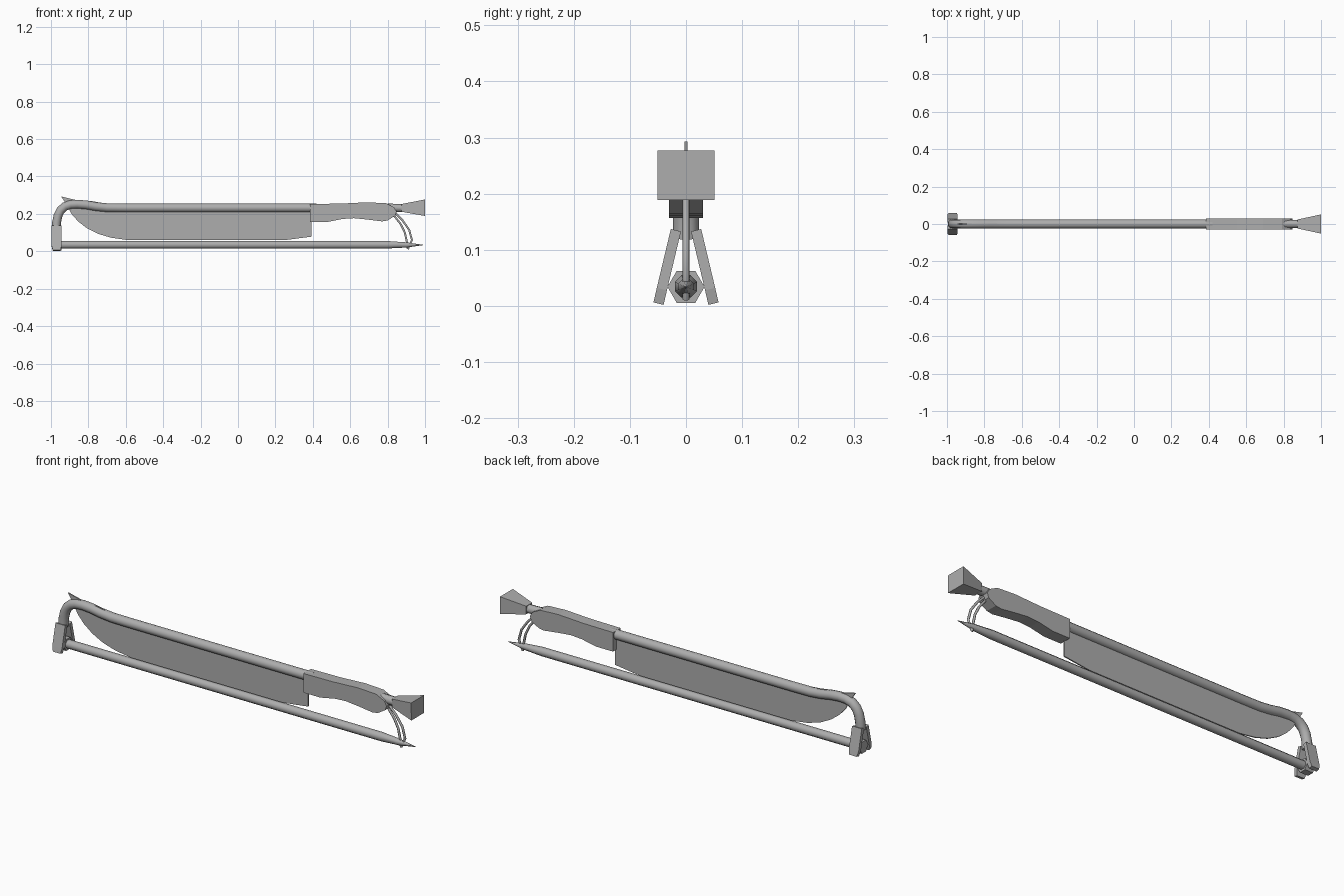
import bpy, bmesh, math
from mathutils import Vector

if "Cube" in bpy.data.objects:
    bpy.data.objects.remove(bpy.data.objects["Cube"])

grey = bpy.data.materials.new("plain grey")
grey.diffuse_color = (0.42, 0.42, 0.42, 1)
grey.use_nodes = True
grey.node_tree.nodes["Principled BSDF"].inputs["Base Color"].default_value = grey.diffuse_color


def finish(name, bm, smooth=0):
    bmesh.ops.recalc_face_normals(bm, faces=bm.faces)
    me = bpy.data.meshes.new(name)
    bm.to_mesh(me)
    bm.free()
    me.materials.append(grey)
    ob = bpy.data.objects.new(name, me)
    bpy.context.collection.objects.link(ob)
    if smooth:
        bpy.ops.object.select_all(action='DESELECT')
        bpy.context.view_layer.objects.active = ob
        ob.select_set(True)
        bpy.ops.object.shade_smooth_by_angle(angle=math.radians(smooth))
    return ob


def plate(name, pts, half):
    """Extrude an xz outline to +-half in y."""
    bm = bmesh.new()
    a = [bm.verts.new((x, -half, z)) for x, z in pts]
    b = [bm.verts.new((x, half, z)) for x, z in pts]
    bm.faces.new(a)
    bm.faces.new(b)
    for i in range(len(pts)):
        j = (i + 1) % len(pts)
        bm.faces.new((a[i], a[j], b[j], b[i]))
    return finish(name, bm)


def tube(name, path, sides, smooth=50, turn=0):
    """Sweep a ring along (x, y, z, radius) points lying near the xz plane."""
    bm = bmesh.new()
    P = [Vector(p[:3]) for p in path]
    rings = []
    for i, p in enumerate(path):
        t = (P[min(i + 1, len(P) - 1)] - P[max(i - 1, 0)]).normalized()
        u = Vector((0, 1, 0))
        u = (u - t * u.dot(t)).normalized()
        w = t.cross(u)
        rings.append([bm.verts.new(P[i] + p[3] * (u * math.cos(a) + w * math.sin(a)))
                      for a in (turn + math.tau * k / sides for k in range(sides))])
    for r, s in zip(rings, rings[1:]):
        for k in range(sides):
            m = (k + 1) % sides
            bm.faces.new((r[k], r[m], s[m], s[k]))
    bm.faces.new(rings[0])
    bm.faces.new(rings[-1])
    return finish(name, bm, smooth)


# Thin blade with an upswept tip
plate("blade", [(-0.945, 0.293), (-0.87, 0.275), (-0.78, 0.268), (-0.69, 0.252),
                (-0.55, 0.235), (0.392, 0.235), (0.392, 0.078), (0.25, 0.06),
                (-0.59, 0.06), (-0.68, 0.073), (-0.75, 0.094), (-0.81, 0.125),
                (-0.855, 0.16), (-0.89, 0.2), (-0.91, 0.24)], 0.003)

# Spine tube, bending down at the tip end
R = 0.0235
bend = [(-0.70, 0.233), (-0.76, 0.239), (-0.81, 0.248), (-0.86, 0.252),
        (-0.895, 0.25), (-0.925, 0.24), (-0.948, 0.22), (-0.962, 0.192), (-0.97, 0.155), (-0.972, 0.12)]
tube("spine_tube", [(0.42, 0, 0.232, R), (-0.6, 0, 0.232, R)] + [(x, 0, z, R) for x, z in bend], 12)

# Contoured grip
plate("grip", [(0.385, 0.253), (0.55, 0.255), (0.69, 0.262), (0.79, 0.257), (0.835, 0.235),
               (0.848, 0.212), (0.84, 0.19), (0.80, 0.165), (0.77, 0.16), (0.69, 0.17),
               (0.62, 0.177), (0.56, 0.173), (0.48, 0.157), (0.385, 0.157)], 0.03)

# Neck and flared square pommel
tube("pommel_neck", [(0.80, 0, 0.233, 0.022), (0.88, 0, 0.231, 0.022)], 8)
pommel = tube("pommel", [(0.873, 0, 0.232, 0.031), (1.0, 0, 0.233, 0.067)], 4, 0, math.pi / 4)
for v in pommel.data.vertices:
    v.co.y *= 1.08
    v.co.z = 0.233 + (v.co.z - 0.233) * 0.93

# Pointed lower rod
tube("lower_rod", [(-0.985, 0, 0.035, 0.0215), (0.8, 0, 0.035, 0.0215),
                   (0.9, 0, 0.034, 0.015), (0.99, 0, 0.034, 0.001)], 8, 50, math.pi / 8)

# Hexagonal collar at the rear of the rod
tube("rod_collar", [(-0.99, 0, 0.034, 0.033), (-0.945, 0, 0.034, 0.033)], 6, 20)

# Splayed clamp legs
for side, word in ((-1, "front"), (1, "back")):
    bm = bmesh.new()
    rows = []
    for y, z, x0, x1 in ((0.049, 0.004, -0.990, -0.948), (0.043, 0.03, -0.997, -0.943), (0.018, 0.135, -0.997, -0.943)):
        rows.append([bm.verts.new((x, side * (y + d), z + d * 0.25))
                     for x, d in ((x0, -0.009), (x1, -0.009), (x1, 0.009), (x0, 0.009))])
    for r, s in zip(rows, rows[1:]):
        for k in range(4):
            m = (k + 1) % 4
            bm.faces.new((r[k], r[m], s[m], s[k]))
    bm.faces.new(rows[0])
    bm.faces.new(rows[-1])
    finish(word + "_clamp_leg", bm)

# Two cords from the grip to the rod tip
cords = {"inner_cord": [(0.835, 0.19), (0.87, 0.145), (0.892, 0.1), (0.903, 0.05), (0.908, 0.012)],
         "outer_cord": [(0.84, 0.205), (0.88, 0.165), (0.915, 0.115), (0.93, 0.06), (0.908, 0.012)]}
for name, pts in cords.items():
    tube(name, [(x, 0, z, 0.006) for x, z in pts], 6, 70)
